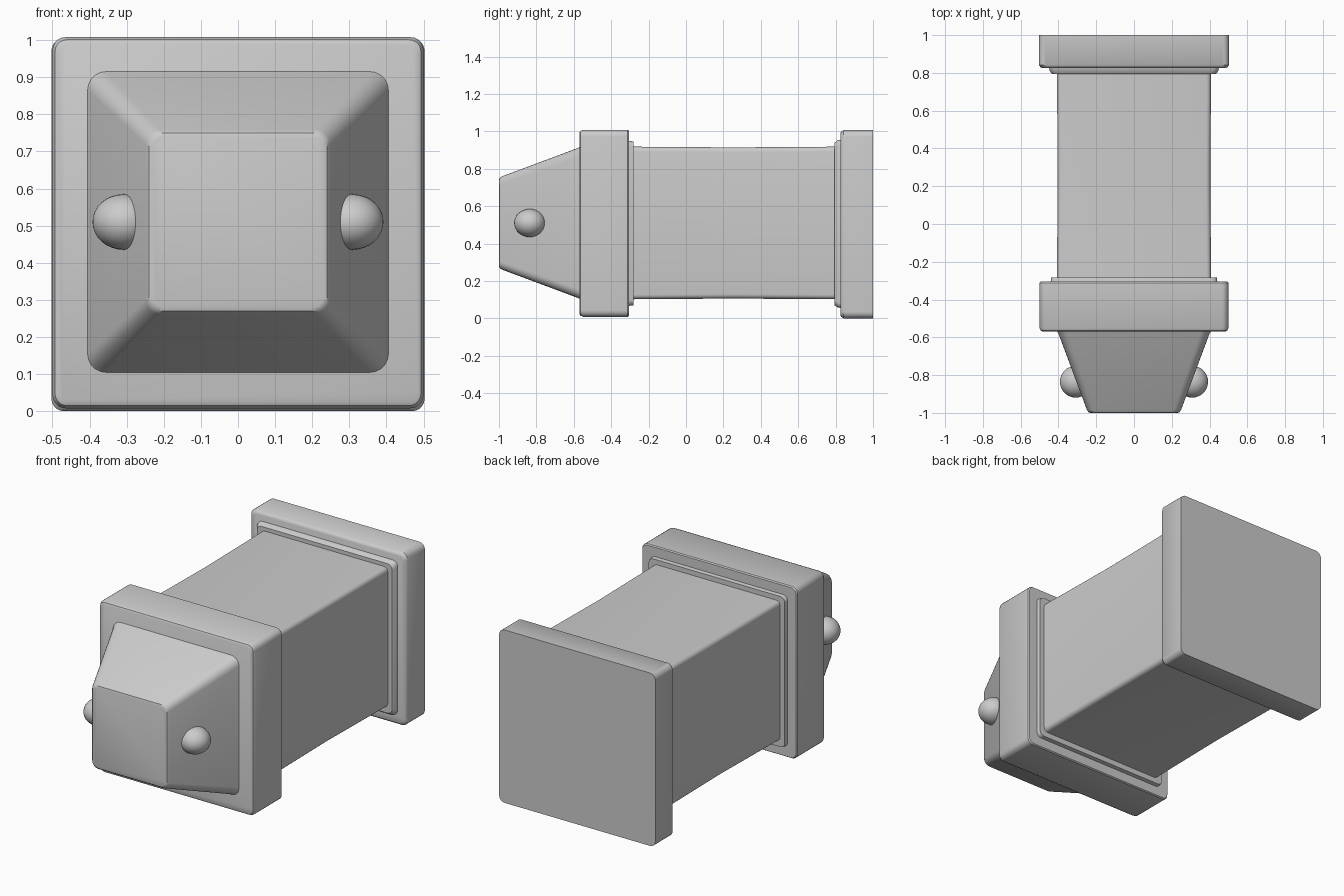
import bpy, bmesh, math

if "Cube" in bpy.data.objects:
    bpy.data.objects.remove(bpy.data.objects["Cube"])

ZC = 0.508


def ring_points(half, radius, zc, steps=5):
    """Rounded square outline in the x-z plane."""
    pts = []
    for q, (sx, sz) in enumerate([(1, 1), (-1, 1), (-1, -1), (1, -1)]):
        for i in range(steps + 1):
            a = math.radians(90 * q + 90 * i / steps)
            pts.append((sx * (half - radius) + radius * math.cos(a),
                        zc + sz * (half - radius) + radius * math.sin(a)))
    return pts


def finish(obj, angle=35):
    bpy.ops.object.select_all(action='DESELECT')
    obj.select_set(True)
    bpy.context.view_layer.objects.active = obj
    bpy.ops.object.shade_smooth_by_angle(angle=math.radians(angle))


def loft(name, sections, zc=ZC):
    """Skin rounded squares (y, half width, corner radius) along y."""
    bm = bmesh.new()
    rings = [[bm.verts.new((x, y, z)) for x, z in ring_points(h, r, zc)]
             for y, h, r in sections]
    n = len(rings[0])
    for a, b in zip(rings, rings[1:]):
        for i in range(n):
            j = (i + 1) % n
            bm.faces.new((a[i], a[j], b[j], b[i]))
    bm.faces.new(rings[0])
    bm.faces.new(rings[-1])
    bmesh.ops.recalc_face_normals(bm, faces=bm.faces)
    mesh = bpy.data.meshes.new(name)
    bm.to_mesh(mesh)
    bm.free()
    obj = bpy.data.objects.new(name, mesh)
    bpy.context.collection.objects.link(obj)
    finish(obj)
    return obj


# Long square body
loft("body", [(-0.30, 0.408, 0.025), (0.25, 0.404, 0.025), (0.82, 0.408, 0.025)], 0.51)

# Front collar with softened front edge and a stepped lip behind it
loft("front_collar", [(-0.57, 0.484, 0.03), (-0.565, 0.493, 0.032), (-0.55, 0.5, 0.035),
                      (-0.312, 0.5, 0.035), (-0.305, 0.495, 0.033)])
loft("front_lip", [(-0.31, 0.442, 0.03), (-0.282, 0.438, 0.03)])

# Rear end plate with a sharp back edge and a stepped lip in front
loft("rear_plate", [(0.825, 0.485, 0.03), (0.83, 0.495, 0.032), (0.842, 0.503, 0.035),
                    (1.0, 0.503, 0.035)], 0.503)
loft("rear_lip", [(0.795, 0.435, 0.03), (0.812, 0.447, 0.03), (0.83, 0.45, 0.03)], 0.505)

# Tapered nose
loft("nose", [(-1.0, 0.23, 0.03), (-0.997, 0.24, 0.036), (-0.985, 0.249, 0.04),
              (-0.58, 0.400, 0.05), (-0.565, 0.408, 0.05)], 0.51)

# Rounded knobs on both sides of the nose
for side, label in ((1, "right"), (-1, "left")):
    bpy.ops.mesh.primitive_uv_sphere_add(segments=32, ring_count=16, radius=1,
                                         location=(side * 0.308, -0.835, 0.51),
                                         rotation=(0, math.pi / 2, 0))
    knob = bpy.context.object
    knob.name = label + "_knob"
    knob.scale = (0.075, 0.084, 0.084)
    finish(knob)
